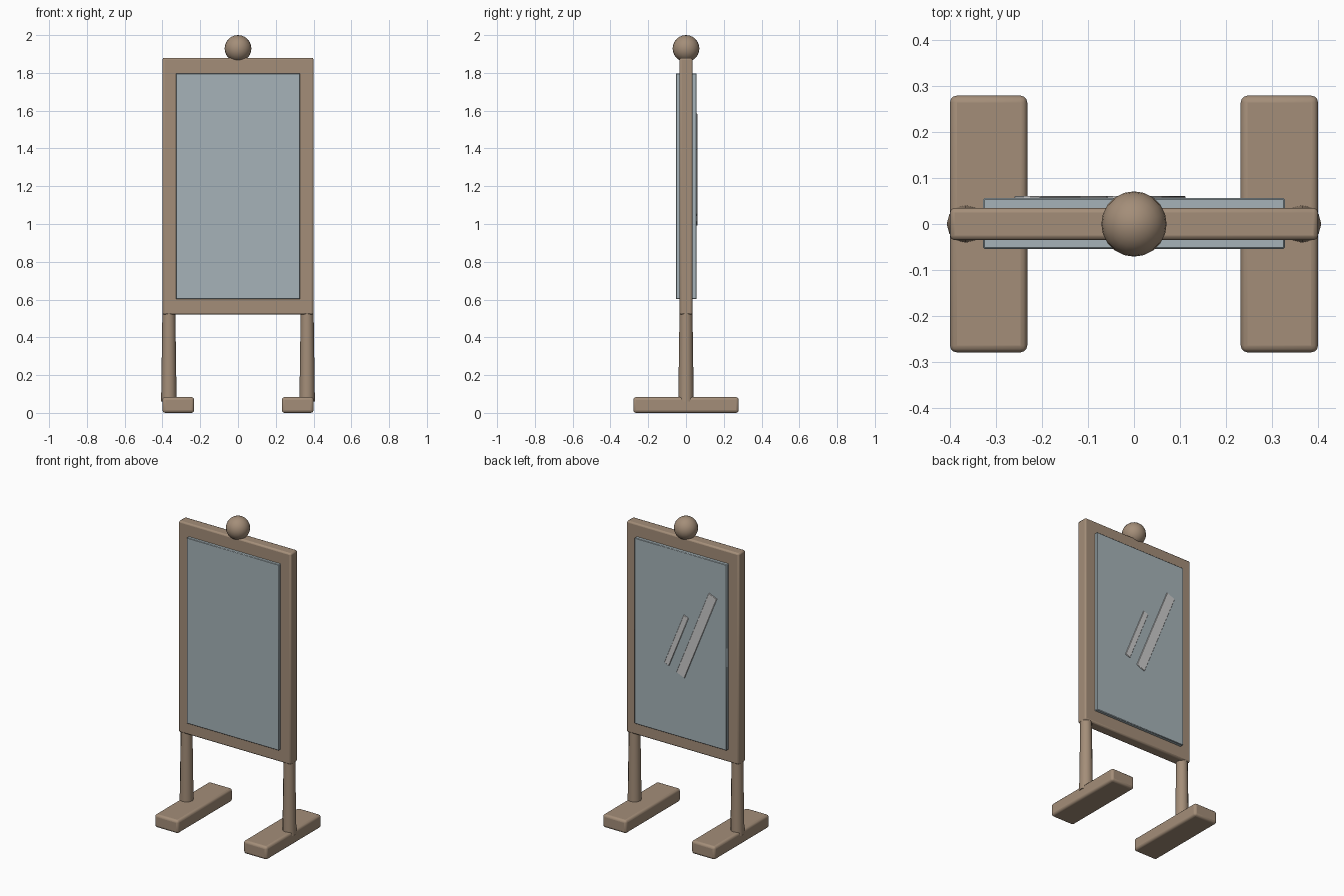
import bpy, math

if "Cube" in bpy.data.objects:
    bpy.data.objects.remove(bpy.data.objects["Cube"])


def material(name, rgb):
    m = bpy.data.materials.new(name)
    m.diffuse_color = (*rgb, 1)
    m.use_nodes = True
    m.node_tree.nodes["Principled BSDF"].inputs["Base Color"].default_value = m.diffuse_color
    return m


wood = material("wood", (0.37, 0.27, 0.19))
glass = material("mirror_glass", (0.38, 0.45, 0.48))
shine = material("shine", (0.55, 0.55, 0.56))


def finish(name, mat, angle=40):
    ob = bpy.context.object
    ob.name = name
    ob.data.materials.append(mat)
    bpy.ops.object.shade_smooth_by_angle(angle=math.radians(angle))
    return ob


def box(name, loc, size, mat, bevel=0.0, segments=2, tilt=0.0):
    bpy.ops.mesh.primitive_cube_add(size=1, location=loc)
    ob = bpy.context.object
    ob.scale = size
    bpy.ops.object.transform_apply(location=False, rotation=False, scale=True)
    ob.rotation_euler.y = math.radians(tilt)
    if bevel:
        mod = ob.modifiers.new("bevel", 'BEVEL')
        mod.width = bevel
        mod.segments = segments
    return finish(name, mat)


# Frame board and the mirror showing on both sides
box("frame", (0, 0, 1.2), (0.8, 0.07, 1.36), wood, 0.01)
box("mirror", (0, 0.001, 1.2), (0.656, 0.11, 1.196), glass, 0.003, 1)

# Slanted shine strips on the back of the mirror
box("shine_large", (-0.117, 0.056, 1.288), (0.062, 0.01, 0.615), shine, 0.002, 1, -22)
box("shine_small", (0.027, 0.056, 1.219), (0.036, 0.01, 0.37), shine, 0.002, 1, -22)

# Ball finial
bpy.ops.mesh.primitive_uv_sphere_add(segments=20, ring_count=12, radius=0.071,
                                     location=(0, 0, 1.929))
finish("finial", wood)

# Tapered legs and flat feet
for side, s in (("left", -1), ("right", 1)):
    bpy.ops.mesh.primitive_cone_add(vertices=12, radius1=0.041, radius2=0.034,
                                    depth=0.49, location=(s * 0.366, 0, 0.305))
    finish("leg_" + side, wood)
    box("foot_" + side, (s * 0.316, 0, 0.042), (0.168, 0.558, 0.084), wood, 0.015, 3)
